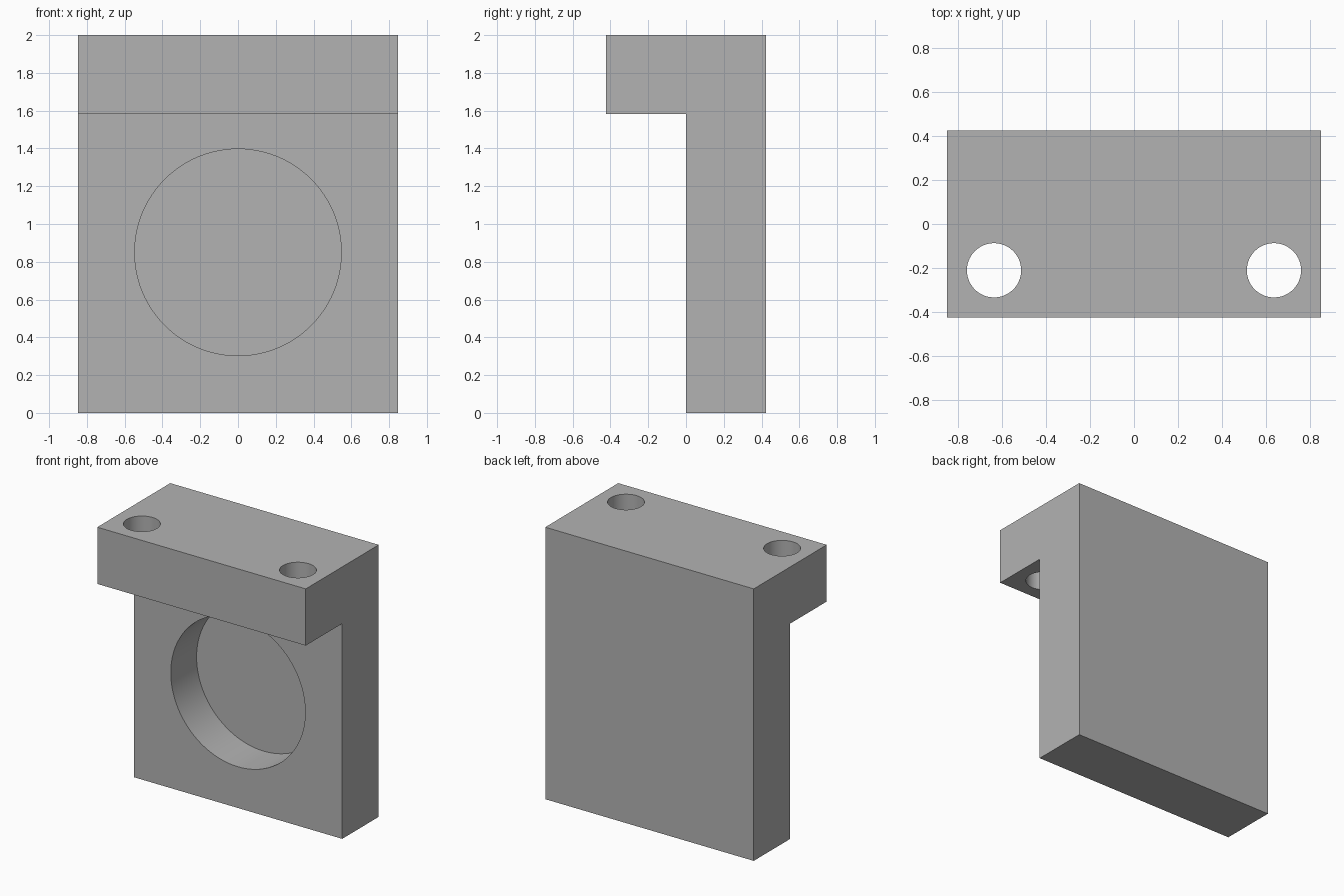
import bpy
import bmesh
import math

if "Cube" in bpy.data.objects:
    bpy.data.objects.remove(bpy.data.objects["Cube"])

HALF_W, HALF_D = 0.848, 0.424   # half width, half depth
LEDGE_Z, TOP_Z = 1.583, 2.0     # underside and top of the overhang
POCKET_DEPTH = 0.30

grey = bpy.data.materials.new("plain grey")
grey.diffuse_color = (0.45, 0.45, 0.45, 1)
grey.use_nodes = True
grey.node_tree.nodes["Principled BSDF"].inputs["Base Color"].default_value = grey.diffuse_color


def cutter(name, radius, depth, location, rotation=(0, 0, 0)):
    bpy.ops.mesh.primitive_cylinder_add(vertices=96, radius=radius, depth=depth,
                                        location=location, rotation=rotation)
    obj = bpy.context.object
    obj.name = name
    obj.data.materials.append(grey)
    obj.hide_render = True
    obj.hide_set(True)
    return obj


# L-shaped bracket body: side profile extruded across the width
profile = [(0, 0), (HALF_D, 0), (HALF_D, TOP_Z), (-HALF_D, TOP_Z),
           (-HALF_D, LEDGE_Z), (0, LEDGE_Z)]
bm = bmesh.new()
face = bm.faces.new([bm.verts.new((-HALF_W, y, z)) for y, z in profile])
extruded = bmesh.ops.extrude_face_region(bm, geom=[face])["geom"]
bmesh.ops.translate(bm, vec=(2 * HALF_W, 0, 0),
                    verts=[v for v in extruded if isinstance(v, bmesh.types.BMVert)])
bmesh.ops.recalc_face_normals(bm, faces=bm.faces)
mesh = bpy.data.meshes.new("bracket_body")
bm.to_mesh(mesh)
bm.free()
mesh.materials.append(grey)
body = bpy.data.objects.new("bracket_body", mesh)
bpy.context.collection.objects.link(body)

# Blind round pocket in the front, two through holes in the overhang
cutters = [cutter("pocket_cutter", 0.547, 2 * POCKET_DEPTH, (0, 0, 0.85),
                  (math.pi / 2, 0, 0))]
for side, x in (("left", -0.635), ("right", 0.635)):
    cutters.append(cutter(side + "_hole_cutter", 0.123, 0.8,
                          (x, -0.21, (LEDGE_Z + TOP_Z) / 2)))

bpy.context.view_layer.objects.active = body
for c in cutters:
    mod = body.modifiers.new(c.name, 'BOOLEAN')
    mod.operation = 'DIFFERENCE'
    mod.solver = 'EXACT'
    mod.object = c
    bpy.ops.object.modifier_apply(modifier=mod.name)
for c in cutters:
    bpy.data.objects.remove(c)

# Smooth hole walls, sharp edges elsewhere
bpy.ops.object.select_all(action='DESELECT')
body.select_set(True)
bpy.ops.object.shade_smooth_by_angle(angle=math.radians(30))
